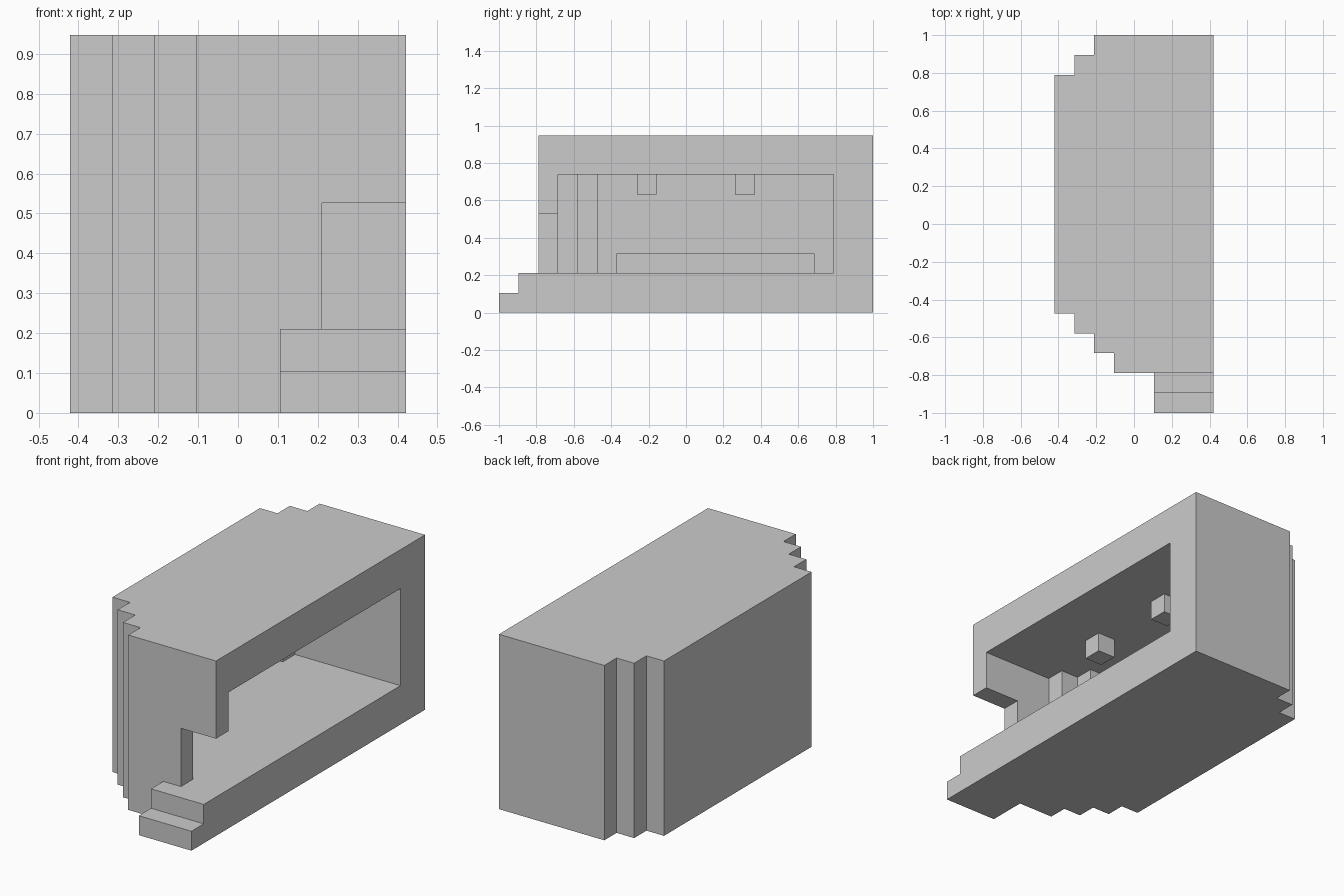
import bpy, bmesh
from mathutils import Vector

if "Cube" in bpy.data.objects:
    bpy.data.objects.remove(bpy.data.objects["Cube"])

U = 2 / 19  # one block; the model is 8 x 19 x 9 blocks


def prism(name, points, axis, lo, hi, cutter=False):
    """Extrude a profile (in blocks) along 'x' or 'z' from lo to hi."""
    bm = bmesh.new()

    def place(p):
        v = (lo, *p) if axis == 'x' else (*p, lo)
        return Vector(v) * U

    face = bm.faces.new([bm.verts.new(place(p)) for p in points])
    grown = bmesh.ops.extrude_face_region(bm, geom=[face])['geom']
    step = Vector((1, 0, 0) if axis == 'x' else (0, 0, 1)) * (hi - lo) * U
    bmesh.ops.translate(bm, vec=step,
                        verts=[g for g in grown if isinstance(g, bmesh.types.BMVert)])
    bmesh.ops.recalc_face_normals(bm, faces=bm.faces)
    mesh = bpy.data.meshes.new(name)
    bm.to_mesh(mesh)
    bm.free()
    ob = bpy.data.objects.new(name, mesh)
    bpy.context.collection.objects.link(ob)
    if cutter:
        ob.hide_render = True
        ob.display_type = 'WIRE'
    return ob


def box(name, x, y, z, cutter=False):
    pts = [(x[0], y[0]), (x[1], y[0]), (x[1], y[1]), (x[0], y[1])]
    return prism(name, pts, 'z', z[0], z[1], cutter)


# Outer shell with stepped corners on the left side
shell = prism('body_shell', [
    (4, -7.5), (4, 9.5), (-2, 9.5), (-2, 8.5), (-3, 8.5), (-3, 7.5), (-4, 7.5),
    (-4, -4.5), (-3, -4.5), (-3, -5.5), (-2, -5.5), (-2, -6.5), (-1, -6.5),
    (-1, -7.5)], 'z', 0, 9)

# Hollow interior, open on the right, with a stepped inner corner
cavity = prism('interior_cutter', [
    (5, -6.5), (5, 7.5), (-2, 7.5), (-2, -4.5), (-1, -4.5), (-1, -5.5),
    (0, -5.5), (0, -6.5)], 'z', 2, 7, True)
# Front doorway, and the low slot in the inner wall
doorway = box('doorway_cutter', (2, 5), (-8.5, -6), (2, 5), True)
slot = box('wall_slot_cutter', (-3, -1), (-3.5, 6.5), (2, 3), True)

for cut in (cavity, doorway, slot):
    mod = shell.modifiers.new(cut.name, 'BOOLEAN')
    mod.operation = 'DIFFERENCE'
    mod.solver = 'EXACT'
    mod.object = cut

# Two entry steps in front of the doorway
prism('entry_steps', [(-9.5, 0), (-7.5, 0), (-7.5, 2), (-8.5, 2), (-8.5, 1),
                      (-9.5, 1)], 'x', 1, 4)

# Small blocks hanging from the ceiling
for i, y in enumerate((-2.5, 2.5)):
    box(f'ceiling_lamp_{i + 1}', (0, 1), (y, y + 1), (6, 7))
